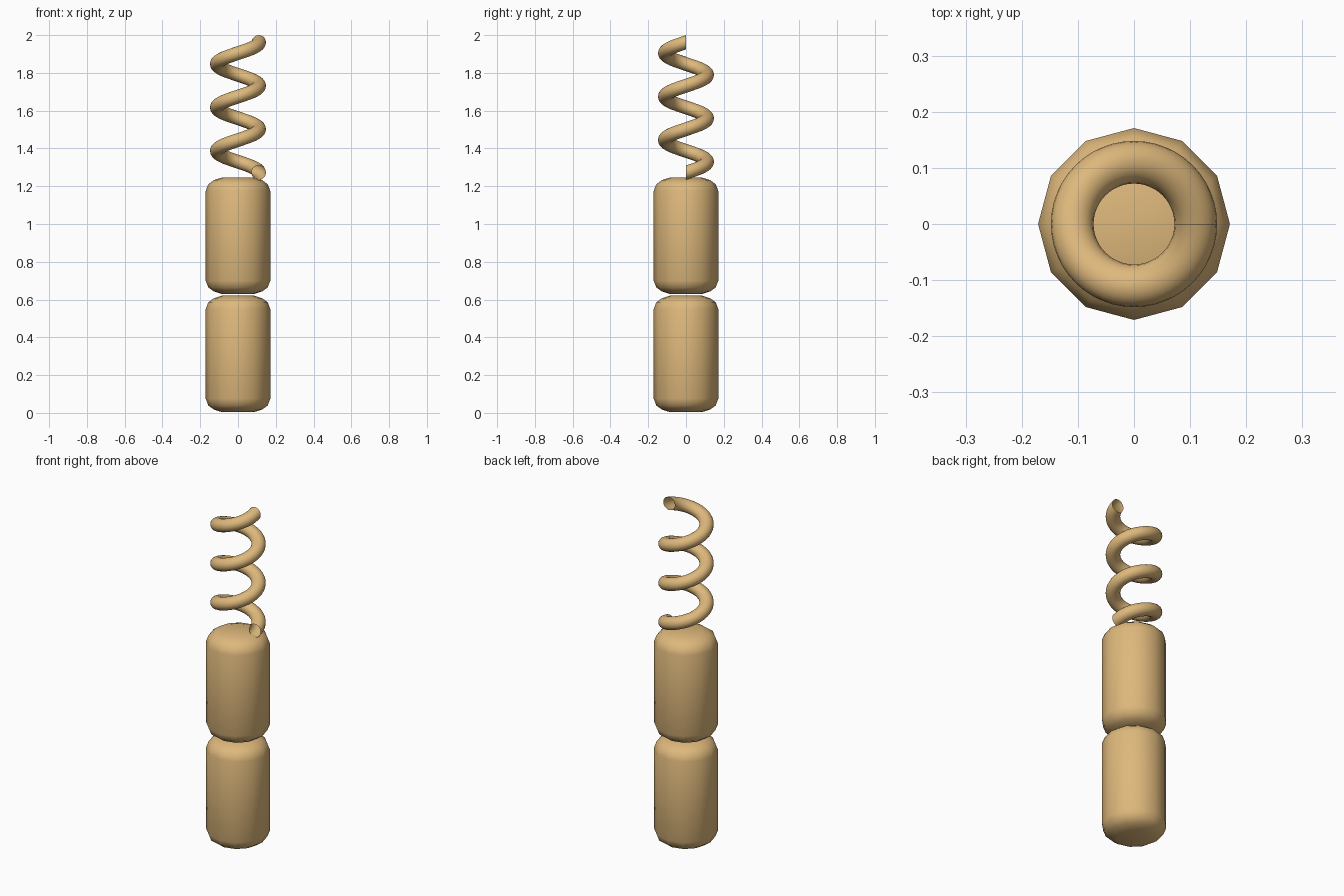
import bpy, bmesh, math

if "Cube" in bpy.data.objects:
    bpy.data.objects.remove(bpy.data.objects["Cube"])

tan = bpy.data.materials.new("tan")
tan.diffuse_color = (0.73, 0.48, 0.20, 1)
tan.use_nodes = True
tan.node_tree.nodes["Principled BSDF"].inputs["Base Color"].default_value = tan.diffuse_color


def finish(name, bm, angle):
    bmesh.ops.recalc_face_normals(bm, faces=bm.faces)
    mesh = bpy.data.meshes.new(name)
    bm.to_mesh(mesh)
    bm.free()
    obj = bpy.data.objects.new(name, mesh)
    bpy.context.collection.objects.link(obj)
    mesh.materials.append(tan)
    bpy.ops.object.select_all(action='DESELECT')
    obj.select_set(True)
    bpy.context.view_layer.objects.active = obj
    bpy.ops.object.shade_smooth_by_angle(angle=math.radians(angle))
    return obj


def bridge(bm, a, b):
    n = len(a)
    for i in range(n):
        j = (i + 1) % n
        bm.faces.new((a[i], a[j], b[j], b[i]))


def capsule(name, z0, height=0.625, sides=12):
    # half profile from the flat end up to the straight wall, mirrored for the top
    end = [(0.085, 0.004), (0.128, 0.018), (0.157, 0.039), (0.171, 0.075)]
    profile = end + [(r, height - z) for r, z in reversed(end)]
    bm = bmesh.new()
    rings = [[bm.verts.new((r * math.cos(math.tau * i / sides),
                            r * math.sin(math.tau * i / sides), z0 + z))
              for i in range(sides)] for r, z in profile]
    for a, b in zip(rings, rings[1:]):
        bridge(bm, a, b)
    bm.faces.new(rings[0])
    bm.faces.new(rings[-1])
    return finish(name, bm, 50)


def spring(name, z0, z1, radius, wire, turns=3, steps=48, sides=20):
    # upright circle screwed around z, open at both ends
    bm = bmesh.new()
    rings = []
    for k in range(turns * steps + 1):
        t = k / (turns * steps)
        a = math.tau * turns * t
        ring = []
        for i in range(sides):
            b = math.tau * i / sides
            r = radius + wire * math.cos(b)
            ring.append(bm.verts.new((r * math.cos(a), r * math.sin(a),
                                      z0 + (z1 - z0) * t + wire * math.sin(b))))
        rings.append(ring)
    for a, b in zip(rings, rings[1:]):
        bridge(bm, a, b)
    return finish(name, bm, 60)


# two stacked rounded cylinders
capsule("lower_body", 0.0)
capsule("upper_body", 0.625)

# coil spring on top
spring("coil_spring", 1.272, 1.962, 0.11, 0.038)
